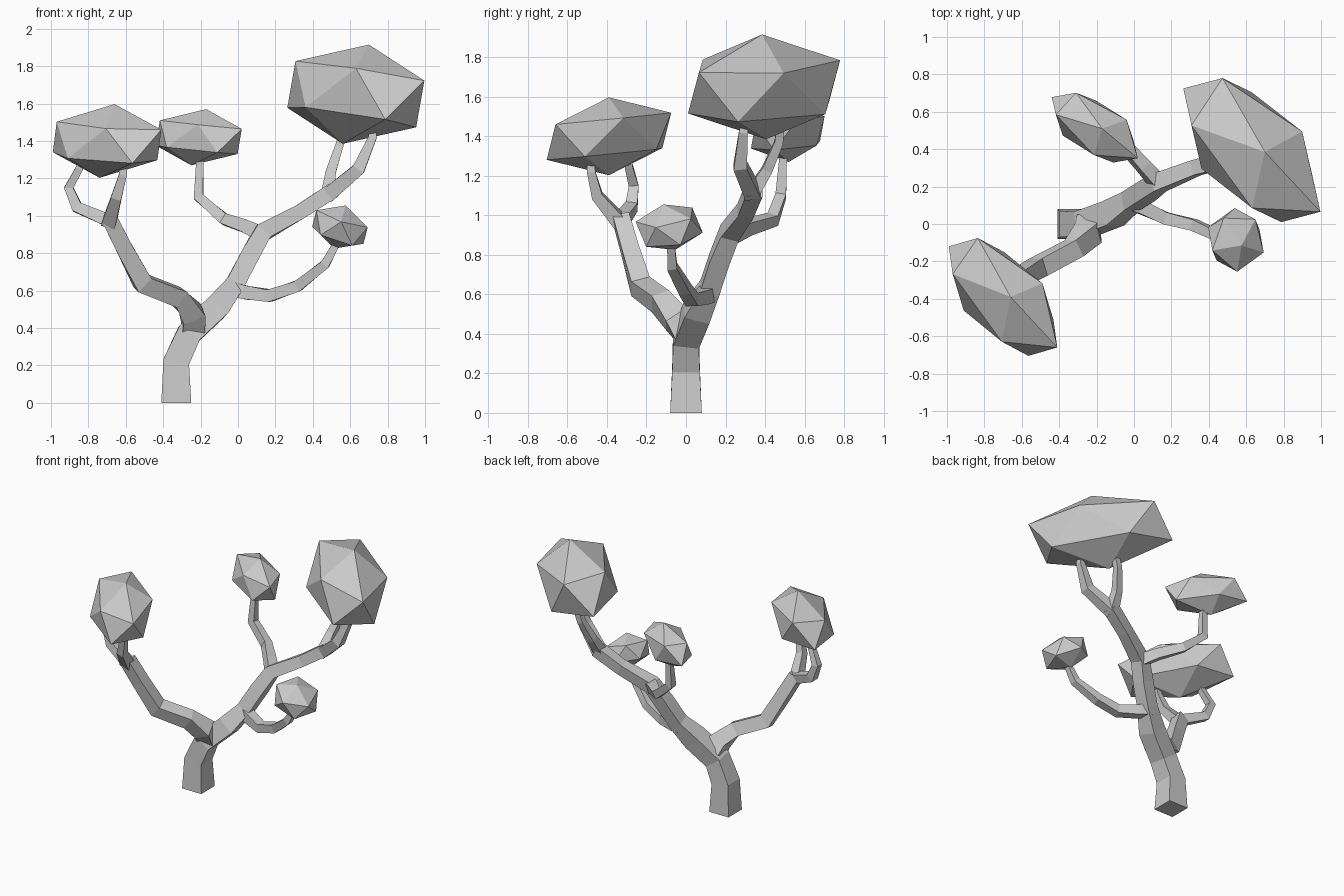
import bpy, bmesh
from mathutils import Vector, Matrix


def finish(bm, name):
    bmesh.ops.recalc_face_normals(bm, faces=bm.faces)
    me = bpy.data.meshes.new(name)
    bm.to_mesh(me)
    bm.free()
    ob = bpy.data.objects.new(name, me)
    bpy.context.collection.objects.link(ob)
    return ob


def limb(name, path):
    """Four-sided tapering tube through (x, y, z, half_width) points."""
    bm = bmesh.new()
    pts = [Vector(p[:3]) for p in path]
    rings = []
    for i, p in enumerate(pts):
        t = Vector()
        if i > 0:
            t += (p - pts[i - 1]).normalized()
        if i < len(pts) - 1:
            t += (pts[i + 1] - p).normalized()
        t.normalize()
        v = Vector((0, 1, 0))
        v = (v - t * v.dot(t)).normalized()
        u = v.cross(t)
        w = path[i][3]
        rings.append([bm.verts.new(p + u * w * a + v * w * b)
                      for a, b in ((-1, -1), (1, -1), (1, 1), (-1, 1))])
    for r, s in zip(rings, rings[1:]):
        for k in range(4):
            j = (k + 1) % 4
            bm.faces.new((r[k], r[j], s[j], s[k]))
    bm.faces.new(rings[0][::-1])
    bm.faces.new(rings[-1])
    return finish(bm, name)


def foliage(name, centre, a, b, pole):
    """Icosahedron stretched so its upper ring follows axes a, b and its top sits at pole."""
    bm = bmesh.new()
    bmesh.ops.create_icosphere(bm, subdivisions=1, radius=1)
    cols = [Vector(a) / 0.894, Vector(b) / 0.894, Vector(pole)]
    m = Matrix(cols).transposed().to_4x4()
    bmesh.ops.transform(bm, matrix=Matrix.Translation(centre) @ m, verts=bm.verts)
    return finish(bm, name)


# Trunk running into the main right-hand branch
limb("trunk", [(-.33, 0, 0, .08), (-.33, 0, .22, .07), (-.262, 0, .37, .066),
               (-.115, .055, .51, .066), (-.02, .12, .63, .05), (.06, .17, .78, .05),
               (.13, .22, .91, .047), (.33, .30, 1.02, .04), (.50, .345, 1.13, .042)])
limb("right_twig_back", [(.48, .34, 1.12, .035), (.495, .41, 1.23, .027),
                         (.54, .47, 1.37, .022), (.57, .48, 1.46, .02)])
limb("right_twig_front", [(.48, .34, 1.11, .04), (.645, .275, 1.25, .034),
                          (.72, .29, 1.42, .022), (.72, .3, 1.5, .02)])

# Left branch with its fork
limb("left_branch", [(-.24, 0, .40, .062), (-.245, -.05, .475, .062), (-.32, -.13, .565, .05),
                     (-.51, -.23, .64, .05), (-.61, -.285, .83, .044), (-.69, -.33, .99, .042)])
limb("left_twig_outer", [(-.68, -.33, .97, .035), (-.86, -.275, 1.045, .03),
                         (-.905, -.265, 1.15, .025), (-.85, -.29, 1.25, .02),
                         (-.83, -.29, 1.3, .02)])
limb("left_twig_inner", [(-.69, -.33, .96, .038), (-.65, -.45, 1.10, .028),
                         (-.615, -.48, 1.22, .021), (-.615, -.48, 1.28, .02)])

# Thin side branches
limb("middle_branch", [(.13, .22, .90, .04), (.05, .31, .94, .035), (-.07, .44, .98, .03),
                       (-.21, .48, 1.10, .027), (-.205, .49, 1.27, .02),
                       (-.205, .49, 1.33, .02)])
limb("low_branch", [(-.04, .12, .61, .04), (.04, .09, .59, .037), (.17, .03, .573, .033),
                    (.32, -.005, .625, .03), (.465, -.07, .74, .025), (.515, -.075, .83, .02),
                    (.53, -.08, .88, .02)])

# Leaf clumps
foliage("foliage_right", (.63, .395, 1.65), (.335, -.325, -.046), (.141, .215, -.036),
        (.07, -.01, .265))
foliage("foliage_left", (-.70, -.39, 1.40), (.272, -.27, -.028), (.114, .164, .014),
        (.04, 0, .197))
foliage("foliage_middle", (-.21, .515, 1.42), (.212, -.161, -.023), (.092, .099, -.007),
        (.04, -.005, .15))
foliage("foliage_low", (.545, -.085, .94), (.135, -.054, -.053), (.051, .147, .008),
        (.03, -.03, .115))
